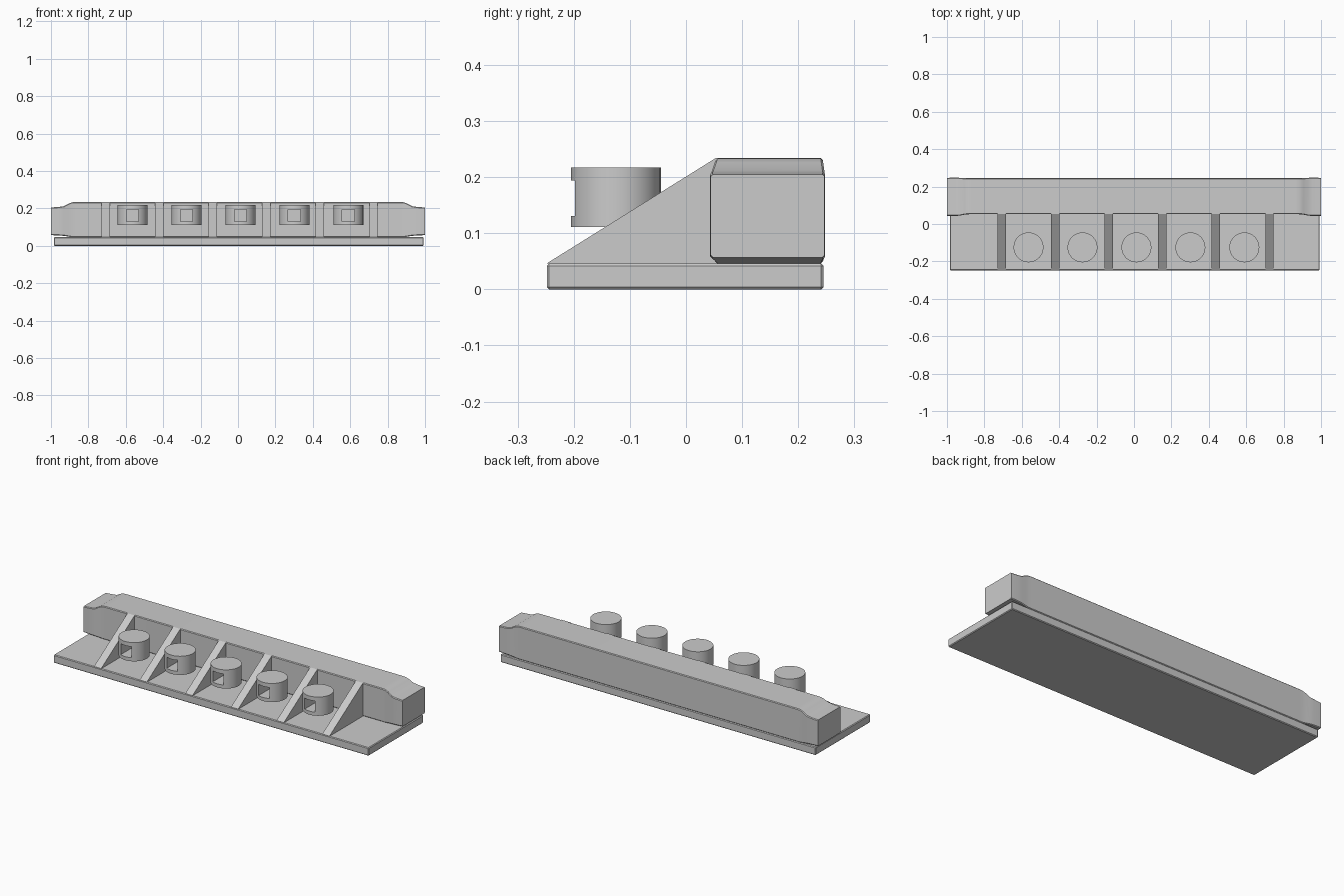
import bpy, bmesh, math

if "Cube" in bpy.data.objects:
    bpy.data.objects.remove(bpy.data.objects["Cube"])


def add_mesh(name, sections, smooth=False):
    """Skin a row of matching closed sections and cap both ends."""
    bm = bmesh.new()
    rings = [[bm.verts.new(p) for p in s] for s in sections]
    for a, b in zip(rings, rings[1:]):
        for i in range(len(a)):
            j = (i + 1) % len(a)
            bm.faces.new((a[i], a[j], b[j], b[i]))
    bm.faces.new(rings[0])
    bm.faces.new(rings[-1])
    bmesh.ops.recalc_face_normals(bm, faces=bm.faces)
    me = bpy.data.meshes.new(name)
    bm.to_mesh(me)
    bm.free()
    ob = bpy.data.objects.new(name, me)
    bpy.context.collection.objects.link(ob)
    if smooth:
        smooth_by_angle(ob)
    return ob


def smooth_by_angle(ob):
    bpy.ops.object.select_all(action='DESELECT')
    ob.select_set(True)
    bpy.context.view_layer.objects.active = ob
    bpy.ops.object.shade_smooth_by_angle(angle=math.radians(30))


def box(name, x0, x1, y0, y1, z0, z1):
    return add_mesh(name, [[(x, y0, z0), (x, y1, z0), (x, y1, z1), (x, y0, z1)]
                           for x in (x0, x1)])


# base plate with a fine edge bevel
plate = box("base_plate", -0.985, 0.993, -0.248, 0.245, 0.0, 0.046)
bev = plate.modifiers.new("edge", 'BEVEL')
bev.width = 0.004
bev.segments = 1


# rear beam: raised middle easing into lower, slightly wider end grips
def beam_section(x, y0, y1, z0, z1, c=0.004):
    return [(x, y0 + c, z0), (x, y1 - c, z0), (x, y1, z0 + c), (x, y1, z1 - c),
            (x, y1 - c, z1), (x, y0 + c, z1), (x, y0, z1 - c), (x, y0, z0 + c)]


half = [(1.0, 0.044, 0.247, 0.057, 0.205),
        (0.955, 0.043, 0.248, 0.055, 0.208),
        (0.93, 0.045, 0.247, 0.053, 0.212),
        (0.905, 0.050, 0.245, 0.049, 0.226),
        (0.885, 0.052, 0.244, 0.046, 0.233),
        (0.865, 0.053, 0.244, 0.046, 0.234)]
stations = [(-h[0], *h[1:]) for h in half] + half[::-1]
add_mesh("rear_beam", [beam_section(*s) for s in stations], smooth=True)

# six sloping ribs
for i in range(6):
    cx = -0.708 + 0.2865 * i
    add_mesh(f"rib_{i + 1}", [[(x, -0.247, 0.045), (x, 0.06, 0.045),
                               (x, 0.06, 0.234), (x, 0.053, 0.234),
                               (x, -0.247, 0.047)]
                              for x in (cx - 0.0225, cx + 0.0225)])

# five knobs, each with a square socket in the front
R, CY, W = 0.08, -0.125, 0.033
for i in range(5):
    cx = -0.564 + 0.2885 * i
    circle = [(cx + R * math.cos(a), CY + R * math.sin(a))
              for a in (math.tau * k / 32 for k in range(32))]
    knob = add_mesh(f"knob_{i + 1}", [[(x, y, z) for x, y in circle]
                                      for z in (0.111, 0.217)])
    cutter = box(f"socket_cutter_{i + 1}", cx - W, cx + W, -0.3, -0.1, 0.131, 0.194)
    cutter.hide_render = True
    cutter.hide_viewport = True
    cut = knob.modifiers.new("socket", 'BOOLEAN')
    cut.operation = 'DIFFERENCE'
    cut.solver = 'EXACT'
    cut.object = cutter
    smooth_by_angle(knob)
